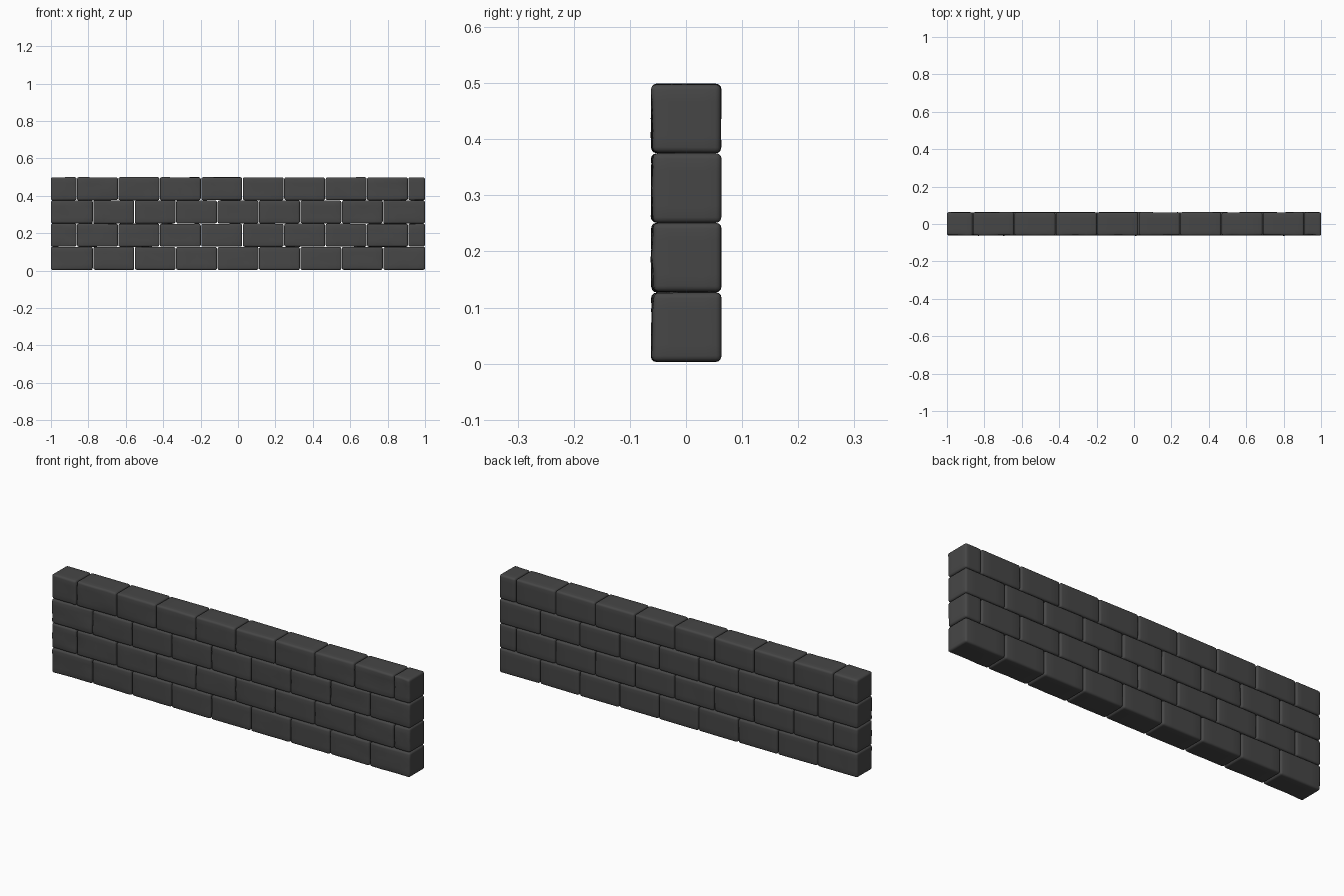
import bpy, bmesh, random
from mathutils import Vector, noise

if "Cube" in bpy.data.objects:
    bpy.data.objects.remove(bpy.data.objects["Cube"])

random.seed(4)

stone = bpy.data.materials.new("dark grey stone")
stone.diffuse_color = (0.062, 0.062, 0.062, 1)
stone.use_nodes = True
stone.node_tree.nodes["Principled BSDF"].inputs["Base Color"].default_value = stone.diffuse_color

ROW_H, GAP = 0.1235, 0.003
Y_FRONT, Y_BACK = -0.0615, 0.0625


def brick(name, x0, x1, z0, z1):
    """Worn block: subdivided box, rounded edges, gently uneven front."""
    bm = bmesh.new()
    bmesh.ops.create_cube(bm, size=1)
    size = Vector((x1 - x0, Y_BACK - Y_FRONT, z1 - z0))
    mid = Vector(((x0 + x1) / 2, (Y_FRONT + Y_BACK) / 2, (z0 + z1) / 2))
    for v in bm.verts:
        v.co = Vector([a * b for a, b in zip(v.co, size)]) + mid
        # corners sit very slightly out of true
        v.co.y += random.uniform(-0.001, 0.001)
        v.co.z += random.uniform(-0.001, 0.001)
    bmesh.ops.subdivide_edges(bm, edges=bm.edges[:], cuts=3, use_grid_fill=True)
    rim = [e for e in bm.edges if e.calc_face_angle(0) > 1.0]
    bmesh.ops.bevel(bm, geom=rim, offset=0.010, offset_type='OFFSET',
                    segments=3, profile=0.5, affect='EDGES', clamp_overlap=True)
    # chisel wear, strongest on the front at the ends of the wall
    for v in bm.verts:
        if v.co.y < -0.03:
            amp = 0.0045 if abs(v.co.x) > 0.65 else 0.002
            v.co.y += amp * (0.3 + noise.noise(v.co * 22))
    bmesh.ops.recalc_face_normals(bm, faces=bm.faces[:])
    me = bpy.data.meshes.new(name)
    bm.to_mesh(me)
    bm.free()
    me.materials.append(stone)
    ob = bpy.data.objects.new(name, me)
    bpy.context.collection.objects.link(ob)
    for p in me.polygons:
        p.use_smooth = True
    return ob


# running bond: two alternating joint layouts
STEP = 0.2215
even = [-1] + [-0.775 + STEP * i for i in range(8)] + [1]
odd = [-1] + [-0.862 + STEP * i for i in range(9)] + [1]
for row in range(4):
    joints = odd if row % 2 else even
    z0 = 0.003 + row * 0.124
    for i, (a, b) in enumerate(zip(joints, joints[1:])):
        left = a if i == 0 else a + GAP / 2
        right = b if i == len(joints) - 2 else b - GAP / 2
        brick(f"course_{row + 1}_brick_{i + 1}", left, right,
              z0 + GAP / 4, z0 + ROW_H)
